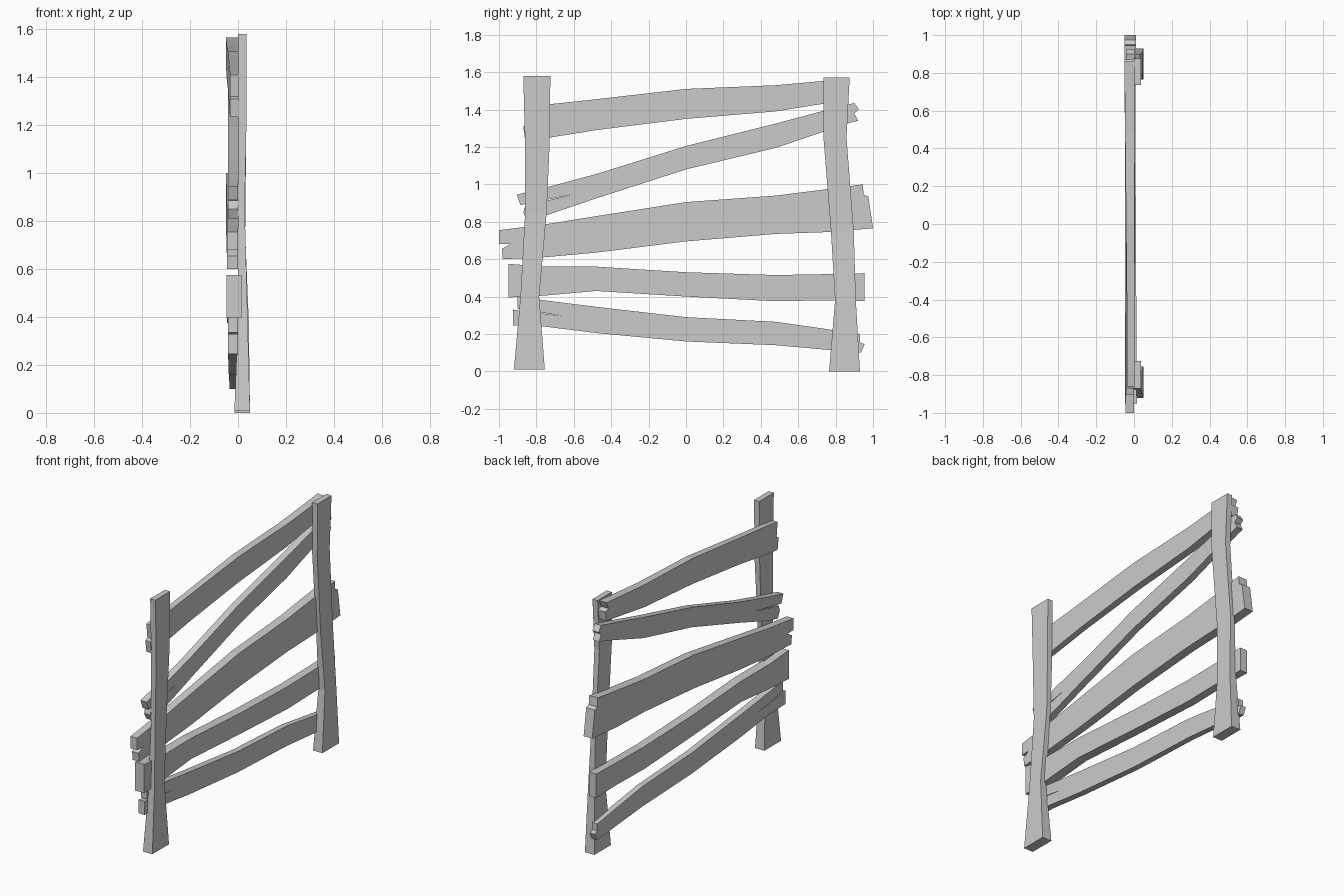
import bpy
import bmesh

default_cube = bpy.data.objects.get("Cube")
if default_cube:
    bpy.data.objects.remove(default_cube, do_unlink=True)

# Single weathered timber colour
timber = bpy.data.materials.new("pale grey timber")
timber.use_nodes = True
colour = (0.6, 0.6, 0.6, 1.0)
timber.diffuse_color = colour
timber.node_tree.nodes["Principled BSDF"].inputs["Base Color"].default_value = colour


def finish(name, bm):
    """Turn a bmesh into a flat shaded object with the timber material."""
    bmesh.ops.recalc_face_normals(bm, faces=bm.faces)
    mesh = bpy.data.meshes.new(name)
    bm.to_mesh(mesh)
    bm.free()
    mesh.materials.append(timber)
    obj = bpy.data.objects.new(name, mesh)
    bpy.context.collection.objects.link(obj)
    return obj


def post(name, sections):
    """Loft a four sided post through (height, y min, y max, x min, x max)."""
    bm = bmesh.new()
    rings = []
    for z, y0, y1, x0, x1 in sections:
        corners = ((x0, y0), (x1, y0), (x1, y1), (x0, y1))
        rings.append([bm.verts.new((x, y, z)) for x, y in corners])
    for lower, upper in zip(rings, rings[1:]):
        for i in range(4):
            j = (i + 1) % 4
            bm.faces.new((lower[i], lower[j], upper[j], upper[i]))
    bm.faces.new(rings[0])
    bm.faces.new(rings[-1])
    return finish(name, bm)


# Plank bends are shared along the length of the fence
STATIONS = (-0.76, -0.48, 0, 0.48, 0.76)


def plank(name, low, high, front_end, back_end, outer, inner):
    """Extrude a plank outline; the broken ends run front: top to bottom,
    back: bottom to top. outer and inner give x at the front and back ends."""
    outline = list(front_end)
    outline += list(zip(STATIONS, low))
    outline += list(back_end)
    outline += reversed(list(zip(STATIONS, high)))
    bm = bmesh.new()
    sides = []
    for start, stop in (outer, inner):
        ring = []
        for y, z in outline:
            blend = (y + 1) / 2
            ring.append(bm.verts.new((start + (stop - start) * blend, y, z)))
        sides.append(ring)
    left, right = sides
    bm.faces.new(left)
    bm.faces.new(right)
    for i in range(len(outline)):
        j = (i + 1) % len(outline)
        bm.faces.new((left[i], left[j], right[j], right[i]))
    return finish(name, bm)


# Posts, flared at the foot and pinched on the way up
post("front_post", (
    (0.01, -0.92, -0.755, -0.015, 0.05),
    (0.4, -0.885, -0.785, 0, 0.04),
    (0.85, -0.86, -0.745, 0, 0.028),
    (1.2, -0.86, -0.73, 0, 0.035),
    (1.58, -0.87, -0.725, 0, 0.036)))
post("back_post", (
    (0, 0.765, 0.93, -0.015, 0.05),
    (0.38, 0.797, 0.908, 0, 0.045),
    (0.75, 0.775, 0.897, 0, 0.03),
    (1.25, 0.735, 0.858, 0, 0.035),
    (1.57, 0.735, 0.875, 0, 0.036)))

# Planks from top to bottom, with chipped and split ends
plank("top_plank",
      (1.245, 1.29, 1.35, 1.39, 1.435), (1.425, 1.455, 1.51, 1.53, 1.555),
      ((-0.86, 1.41), (-0.85, 1.32), (-0.87, 1.31), (-0.86, 1.235)),
      ((0.86, 1.45), (0.87, 1.51), (0.84, 1.52), (0.86, 1.565)),
      (-0.032, -0.052), (0.002, 0.002))
plank("slanted_plank",
      (0.83, 0.925, 1.08, 1.195, 1.29), (0.98, 1.055, 1.205, 1.325, 1.4),
      ((-0.905, 0.945), (-0.885, 0.89), (-0.61, 0.945), (-0.86, 0.885),
       (-0.87, 0.85), (-0.85, 0.81)),
      ((0.88, 1.33), (0.92, 1.34), (0.9, 1.38), (0.925, 1.4), (0.9, 1.435)),
      (-0.042, -0.042), (0, 0.002))
plank("wide_plank",
      (0.61, 0.635, 0.695, 0.735, 0.745), (0.785, 0.83, 0.905, 0.94, 0.975),
      ((-1, 0.755), (-1, 0.68), (-0.94, 0.68), (-0.985, 0.655), (-0.98, 0.6)),
      ((1, 0.765), (0.975, 0.935), (0.95, 0.945), (0.945, 1)),
      (-0.045, -0.05), (0, 0.01))
plank("lower_plank",
      (0.405, 0.43, 0.4, 0.375, 0.38), (0.56, 0.56, 0.53, 0.515, 0.52),
      ((-0.95, 0.575), (-0.95, 0.395)),
      ((0.955, 0.375), (0.955, 0.525)),
      (-0.048, -0.045), (0.015, 0.005))
plank("bottom_plank",
      (0.24, 0.205, 0.16, 0.14, 0.115), (0.38, 0.345, 0.29, 0.265, 0.225),
      ((-0.9, 0.4), (-0.9, 0.335), (-0.65, 0.295), (-0.925, 0.33),
       (-0.925, 0.245)),
      ((0.935, 0.1), (0.955, 0.145), (0.93, 0.155), (0.93, 0.2)),
      (-0.042, -0.035), (0, 0))
